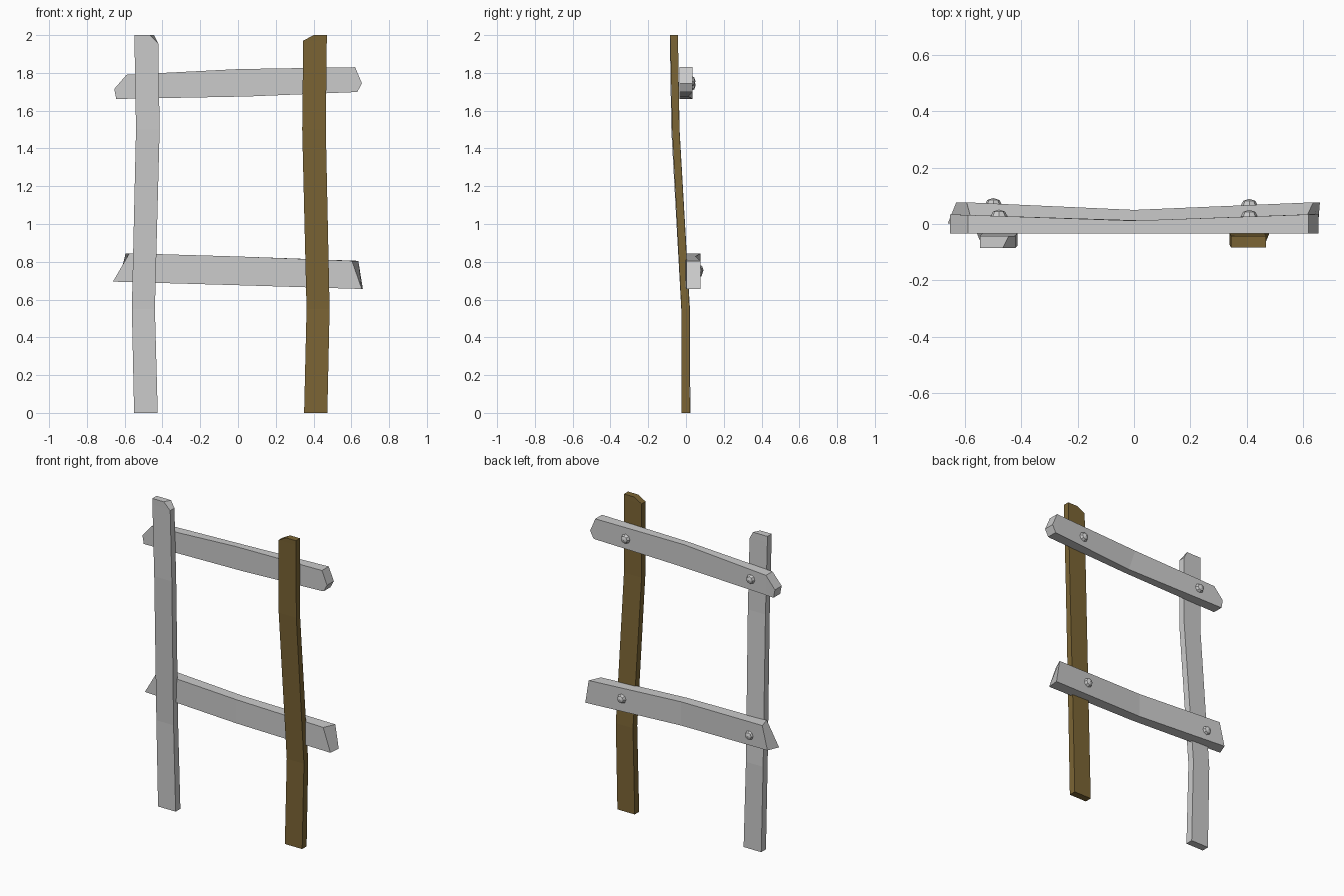
import bpy, bmesh, math
from mathutils import Matrix

if "Cube" in bpy.data.objects:
    bpy.data.objects.remove(bpy.data.objects["Cube"])


def plank(name, stations, mat=None):
    """Loft a hewn board. Station: (ax, az, bx, bz, y_front, y_back, shift_a, shift_b);
    a and b are the two edges in front view, shifts move the back edges along x."""
    bm = bmesh.new()
    rings = []
    for ax, az, bx, bz, yf, yb, sa, sb in stations:
        pts = [(ax, yf, az), (bx, yf, bz), (bx + sb, yb, bz), (ax + sa, yb, az)]
        rings.append([bm.verts.new(p) for p in pts])
    for r, s in zip(rings, rings[1:]):
        for i in range(4):
            j = (i + 1) % 4
            bm.faces.new((r[i], r[j], s[j], s[i]))
    bm.faces.new(rings[0][::-1])
    bm.faces.new(rings[-1])
    bmesh.ops.recalc_face_normals(bm, faces=bm.faces[:])
    return finish(name, bm, mat)


def finish(name, bm, mat=None):
    me = bpy.data.meshes.new(name)
    bm.to_mesh(me)
    bm.free()
    ob = bpy.data.objects.new(name, me)
    bpy.context.collection.objects.link(ob)
    if mat:
        me.materials.append(mat)
    return ob


def peg(name, x, y, z):
    """Low-poly rounded peg head facing the back."""
    bm = bmesh.new()
    bmesh.ops.create_uvsphere(bm, u_segments=8, v_segments=4, radius=0.034)
    bmesh.ops.transform(
        bm, verts=bm.verts[:],
        matrix=Matrix.Translation((x, y, z)) @ Matrix.Rotation(math.radians(-90), 4, 'X')
        @ Matrix.Diagonal((0.9, 0.9, 0.72, 1)))
    return finish(name, bm)


brown = bpy.data.materials.new("brown_wood")
brown.diffuse_color = (0.20, 0.13, 0.035, 1)
brown.use_nodes = True
brown.node_tree.nodes["Principled BSDF"].inputs["Base Color"].default_value = brown.diffuse_color

# Posts, bent forward towards the top, each with one chipped top corner
plank("left_post", [
    (-0.55, 0.00, -0.425, 0.00, -0.025, 0.023, 0, 0),
    (-0.562, 0.55, -0.44, 0.55, -0.025, 0.021, 0, 0),
    (-0.54, 1.50, -0.415, 1.50, -0.078, -0.034, 0, 0),
    (-0.548, 1.96, -0.422, 1.955, -0.085, -0.042, 0, 0),
    (-0.548, 2.00, -0.467, 2.00, -0.086, -0.043, 0, 0.022),
])
plank("right_post", [
    (0.35, 0.00, 0.473, 0.00, -0.025, 0.02, 0, 0),
    (0.363, 0.55, 0.485, 0.55, -0.024, 0.019, 0, 0),
    (0.34, 1.50, 0.465, 1.50, -0.073, -0.035, 0, 0),
    (0.345, 1.97, 0.47, 1.97, -0.083, -0.042, 0, 0),
    (0.40, 2.00, 0.47, 2.00, -0.084, -0.043, 0, 0),
], brown)

# Rails behind the posts, bowed at the middle, with hewn ends
plank("upper_rail", [
    (-0.645, 1.662, -0.655, 1.715, -0.034, 0.034, 0, 0),
    (-0.59, 1.663, -0.59, 1.79, -0.034, 0.032, 0, 0),
    (0.05, 1.675, 0.00, 1.82, -0.034, 0.012, 0, 0),
    (0.61, 1.698, 0.62, 1.83, -0.034, 0.034, 0, 0),
    (0.632, 1.70, 0.656, 1.745, -0.034, 0.035, 0, 0),
])
plank("lower_rail", [
    (-0.662, 0.695, -0.575, 0.845, 0.002, 0.077, 0.03, -0.02),
    (0.00, 0.676, 0.00, 0.828, -0.015, 0.05, 0, 0),
    (0.655, 0.656, 0.603, 0.805, 0.002, 0.077, 0.006, 0.034),
])

# Pegs on the back of the rails
for name, x, y, z in [("upper_left_peg", -0.48, 0.027, 1.735),
                      ("upper_right_peg", 0.41, 0.026, 1.755),
                      ("lower_left_peg", -0.50, 0.068, 0.755),
                      ("lower_right_peg", 0.41, 0.065, 0.745)]:
    peg(name, x, y, z)
